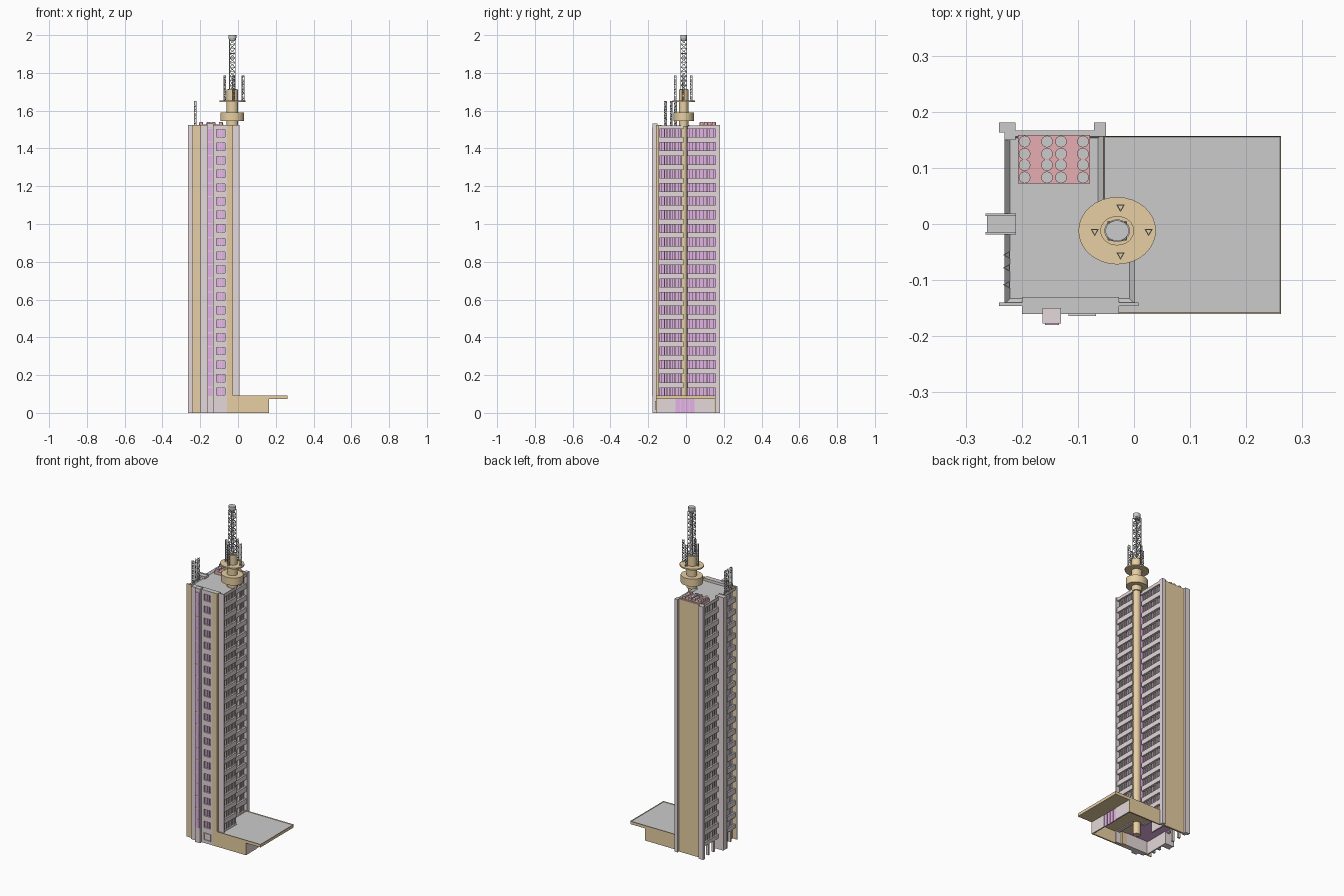
import bpy, bmesh, math
from mathutils import Vector, Matrix

if "Cube" in bpy.data.objects:
    bpy.data.objects.remove(bpy.data.objects["Cube"])

def material(name, rgb):
    m = bpy.data.materials.new(name)
    m.diffuse_color = (*rgb, 1)
    m.use_nodes = True
    m.node_tree.nodes["Principled BSDF"].inputs["Base Color"].default_value = m.diffuse_color
    return m

PINK = material("pink_panel", (0.78, 0.69, 0.70))
TAN = material("tan_panel", (0.80, 0.62, 0.36))
GLASS = material("purple_glass", (0.78, 0.45, 0.80))
RED = material("red_plant", (0.80, 0.42, 0.44))
GREY = material("grey_top", (0.7, 0.7, 0.7))

def finish(name, bm, mat=None, grey_top=False, smooth=False):
    bmesh.ops.recalc_face_normals(bm, faces=bm.faces)
    me = bpy.data.meshes.new(name)
    if mat:
        me.materials.append(mat)
    if grey_top:
        me.materials.append(GREY)
        for f in bm.faces:
            f.normal_update()
            f.material_index = 1 if f.normal.z > 0.5 else 0
    bm.to_mesh(me)
    bm.free()
    ob = bpy.data.objects.new(name, me)
    bpy.context.collection.objects.link(ob)
    if smooth:
        bpy.context.view_layer.objects.active = ob
        ob.select_set(True)
        bpy.ops.object.shade_smooth_by_angle()
        ob.select_set(False)
    return ob

def boxes(name, items, mat=None, grey_top=False):
    # each item: x0, x1, y0, y1, z0, z1
    bm = bmesh.new()
    for x0, x1, y0, y1, z0, z1 in items:
        mtx = Matrix.Translation(((x0+x1)/2, (y0+y1)/2, (z0+z1)/2)) @ Matrix.Diagonal((x1-x0, y1-y0, z1-z0, 1))
        bmesh.ops.create_cube(bm, size=1, matrix=mtx)
    return finish(name, bm, mat, grey_top)

def prism(name, pts, z0, z1, mat, recess=None, grey_top=False):
    bm = bmesh.new()
    base = bm.faces.new([bm.verts.new((x, y, z0)) for x, y in pts])
    ext = bmesh.ops.extrude_face_region(bm, geom=[base])["geom"]
    bmesh.ops.translate(bm, vec=(0, 0, z1-z0), verts=[v for v in ext if isinstance(v, bmesh.types.BMVert)])
    bmesh.ops.recalc_face_normals(bm, faces=bm.faces)
    if recess:
        top = [f for f in bm.faces if f.normal.z > 0.9]
        bmesh.ops.inset_region(bm, faces=top, thickness=recess[0])
        bmesh.ops.translate(bm, vec=(0, 0, -recess[1]), verts=top[0].verts)
    return finish(name, bm, mat, grey_top)

CX, CY, SQ = -0.03, -0.012, 0.87      # service column centre, oval ratio

def oval(name, r, z0, z1, mat=None, r2=None):
    bm = bmesh.new()
    mtx = Matrix.Translation((CX, CY, (z0+z1)/2)) @ Matrix.Diagonal((1, SQ, 1, 1))
    bmesh.ops.create_cone(bm, cap_ends=True, segments=32, radius1=r, radius2=r2 or r, depth=z1-z0, matrix=mtx)
    return finish(name, bm, mat, smooth=True)

def strut(bm, a, b, r):
    a, b = Vector(a), Vector(b)
    rot = (b-a).to_track_quat('Z', 'Y').to_matrix().to_4x4()
    bmesh.ops.create_cone(bm, cap_ends=True, segments=5, radius1=r, radius2=r, depth=(b-a).length,
                          matrix=Matrix.Translation((a+b)/2) @ rot)

def lattice(name, cx, cy, half, sides, z0, z1, levels, r, turn=0.0):
    bm = bmesh.new()
    ring = [(cx+half*math.cos(turn+math.tau*i/sides), cy+half*math.sin(turn+math.tau*i/sides)) for i in range(sides)]
    step = (z1-z0)/levels
    for i, p in enumerate(ring):
        q = ring[(i+1) % sides]
        strut(bm, (*p, z0), (*p, z1), r)
        for k in range(levels):
            a, b = z0+k*step, z0+(k+1)*step
            strut(bm, (*p, b), (*q, b), r*0.8)
            strut(bm, (*(p if k % 2 else q), a), (*(q if k % 2 else p), b), r*0.7)
    return finish(name, bm)

TOP, BASE, FLOORS, STEP, WIN = 1.525, 0.09, 20, 0.0721, 0.043

# glazed core, stepped in plan
prism("glazed_core", [(-0.215, -0.14), (-0.015, -0.14), (-0.015, -0.012), (-0.072, -0.012), (-0.072, 0.16), (-0.215, 0.16)],
      0.075, 1.505, GLASS)
# roof with recessed deck and parapet
prism("roof_parapet", [(-0.231, -0.143), (0.002, -0.143), (0.002, -0.012), (-0.054, -0.012), (-0.054, 0.163), (-0.231, 0.163)],
      1.504, 1.522, PINK, recess=(0.014, 0.012), grey_top=True)

# spandrel bands and mullions for each window bay: outer x, glass x, y range
bays = [(-0.231, -0.213, -0.143, -0.015), (-0.231, -0.213, 0.015, 0.163),
        (0.002, -0.017, -0.143, -0.012), (-0.054, -0.074, 0.0, 0.163)]
bands, fins = [], []
for xo, xg, y0, y1 in bays:
    xa, xb = sorted((xo, xg))
    bands.append((xa, xb, y0, y1, 0.068, BASE))
    for i in range(FLOORS):
        z = BASE+i*STEP+WIN
        bands.append((xa, xb, y0, y1, z, min(z+STEP-WIN, 1.505)))
    xm = xg+(xo-xg)*0.55
    xa, xb = sorted((xm, xg))
    n = 9
    for k in range(n+1):
        y, w = y0+(y1-y0)*k/n, 0.004 if k in (0, 3, 6, n) else 0.0015
        fins.append((xa, xb, max(y-w, y0), min(y+w, y1), BASE-0.01, 1.505))
boxes("floor_bands", bands, PINK, True)
boxes("window_mullions", fins, PINK)

# front wall with window column
front = [(-0.2, -0.115, -0.16, -0.13, 0, TOP), (-0.07, -0.058, -0.16, -0.13, 0, TOP),
         (-0.115, -0.07, -0.16, -0.13, 0, BASE+0.004)]
panes = []
for i in range(FLOORS):
    z = BASE+i*STEP
    front.append((-0.115, -0.07, -0.16, -0.13, z+WIN-0.002, z+STEP+0.002 if i < FLOORS-1 else TOP))
    for x in (-0.1, -0.085):
        panes.append((x-0.0015, x+0.0015, -0.155, -0.14, z, z+WIN))
boxes("front_wall", front, PINK, True)
boxes("front_window_bars", panes, PINK)
boxes("front_window_glass", [(-0.115, -0.07, -0.15, -0.139, BASE, 1.5)], GLASS)
boxes("front_tan_strips", [(-0.058, -0.027, -0.16, -0.13, 0, TOP), (-0.238, -0.2, -0.146, -0.14, 0, TOP)], TAN, True)
boxes("front_corner_flange", [(-0.027, 0.008, -0.146, -0.14, 0, TOP), (-0.241, -0.238, -0.146, -0.14, 0, TOP)], PINK, True)
boxes("side_door_frame", [(-0.117, -0.113, -0.164, -0.159, 0.02, 0.06), (-0.072, -0.068, -0.164, -0.159, 0.02, 0.06),
                          (-0.117, -0.068, -0.164, -0.159, 0.058, 0.062), (-0.117, -0.068, -0.164, -0.159, 0.018, 0.022)], PINK)
# projecting glazed shaft on front
boxes("front_shaft", [(-0.163, -0.13, -0.177, -0.15, 0, TOP+0.008)], PINK)
boxes("front_shaft_glass", [(-0.159, -0.134, -0.179, -0.176, BASE, 1.51)], GLASS)
boxes("front_shaft_bars", [(-0.159, -0.134, -0.18, -0.176, BASE+i*STEP+WIN, BASE+i*STEP+WIN+0.006) for i in range(FLOORS)], PINK)

# left pier, back piers and blank back wall
boxes("left_pier", [(-0.265, -0.21, -0.019, -0.014, 0, TOP), (-0.265, -0.21, 0.014, 0.019, 0, TOP),
                    (-0.262, -0.21, -0.015, 0.015, 0, TOP-0.003)], PINK, True)
boxes("back_piers", [(-0.241, -0.211, 0.163, 0.181, 0, TOP), (-0.231, -0.211, 0.15, 0.165, 0, TOP),
                     (-0.071, -0.05, 0.156, 0.181, 0, TOP)], PINK, True)
boxes("back_wall", [(-0.212, -0.07, 0.156, 0.167, 0, TOP)], TAN, True)

# open ground floor: set-back walls and posts
boxes("ground_walls", [(-0.213, -0.205, -0.14, 0.02, 0, 0.08), (-0.08, -0.072, 0.06, 0.16, 0, 0.08)]
      + [(-0.231, -0.216, y-0.006, y+0.006, 0, 0.07) for y in (-0.1, -0.055, 0.06, 0.11)], PINK)

# podium and canopy
boxes("podium_side_walls", [(-0.055, 0.165, -0.16, -0.152, 0, 0.075), (-0.055, 0.165, 0.149, 0.157, 0, 0.075)], TAN)
boxes("podium_end_wall", [(0.157, 0.165, -0.152, -0.055, 0, 0.075), (0.157, 0.165, 0.045, 0.149, 0, 0.075)], PINK)
boxes("entrance_glass", [(0.157, 0.162, -0.055, 0.045, 0, 0.075)], GLASS)
boxes("entrance_posts", [(0.16, 0.165, y-0.0015, y+0.0015, 0, 0.075) for y in (-0.03, -0.005, 0.02)], PINK)
prism("canopy_roof", [(-0.055, -0.16), (0.262, -0.16), (0.262, 0.157), (-0.055, 0.157)], 0.073, 0.091, TAN,
      recess=(0.003, 0.004), grey_top=True)

# service column and crown
oval("service_column", 0.022, 0, 1.53, TAN)
oval("upper_column", 0.03, 1.515, 1.65, TAN)
oval("crown_drum", 0.063, 1.545, 1.59, TAN)
oval("antenna_platform", 0.069, 1.645, 1.653, TAN)
oval("mast_base", 0.03, 1.65, 1.712, TAN)
oval("mast_base_lid", 0.023, 1.71, 1.715)

# lattice mast and cap
lattice("mast", CX, CY, 0.022, 4, 1.71, 1.975, 11, 0.0022, math.pi/4)
oval("mast_cap", 0.016, 1.968, 1.985, None, 0.021)
oval("mast_cap_top", 0.021, 1.985, 2.0)

# small antennas on platform and roof edge
for i, (x, y) in enumerate([(-0.024, 0.03), (-0.07, -0.013), (0.026, -0.013), (-0.024, -0.055)]):
    lattice(f"platform_antenna_{i}", x, y, 0.007, 3, 1.65, 1.785, 9, 0.0012, math.pi/2*3)
for i, y in enumerate((-0.055, -0.078, -0.108)):
    lattice(f"roof_antenna_{i}", -0.225, y, 0.007, 3, 1.515, 1.65, 9, 0.0012, math.pi)

# cooling plant with a grid of fans
boxes("cooling_plant", [(-0.207, -0.078, 0.072, 0.159, 1.508, 1.528)], RED)
for nm, r, z0, z1, mat in (("fan_housings", 0.0105, 1.525, 1.538, RED), ("fan_lids", 0.0095, 1.537, 1.54, None)):
    bm = bmesh.new()
    for x in (-0.195, -0.155, -0.13, -0.091):
        for y in (0.147, 0.125, 0.105, 0.083):
            bmesh.ops.create_cone(bm, cap_ends=True, segments=16, radius1=r, radius2=r, depth=z1-z0,
                                  matrix=Matrix.Translation((x, y, (z0+z1)/2)))
    finish(nm, bm, mat, smooth=True)
